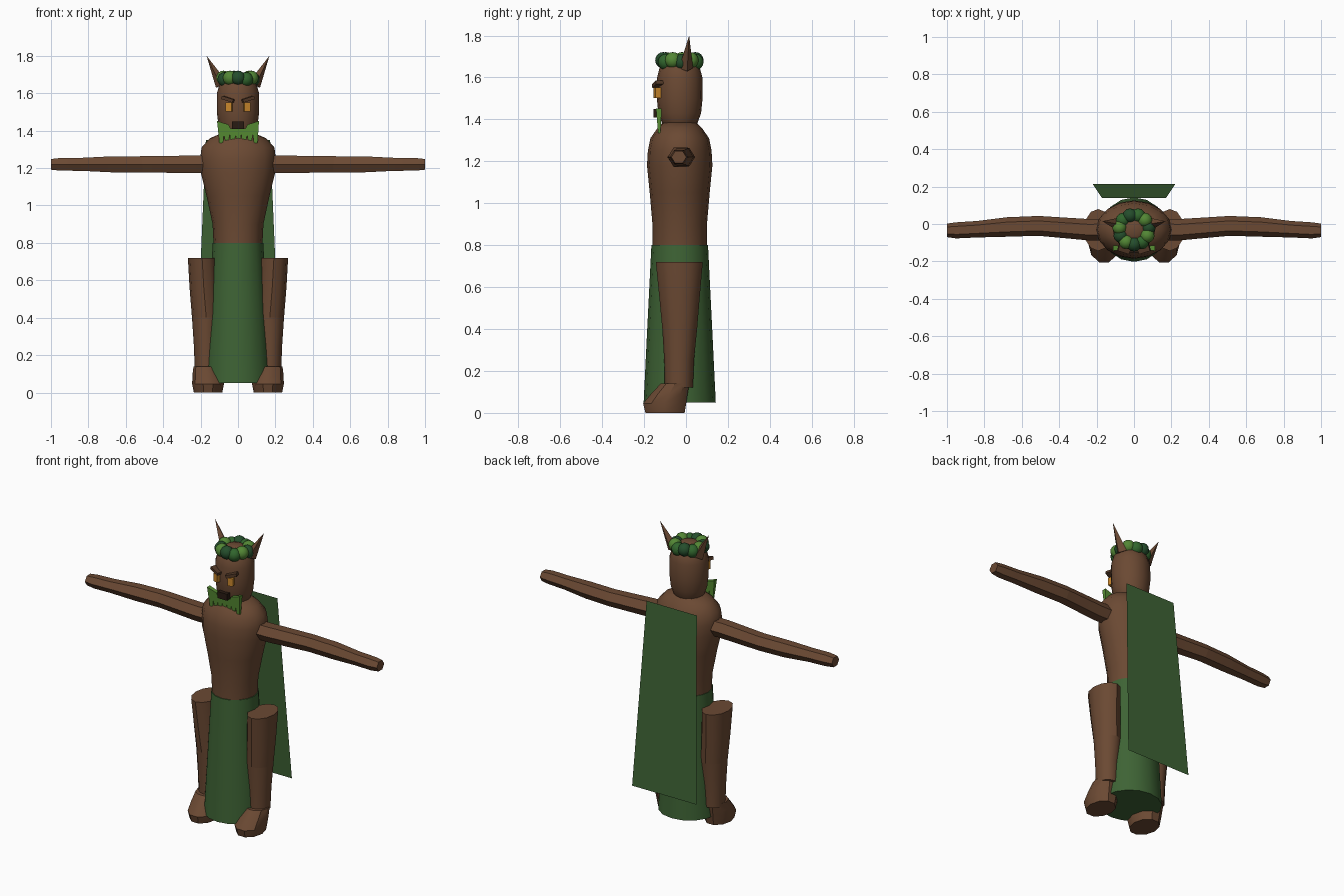
import bpy, bmesh, math
from mathutils import Vector, Matrix

cube = bpy.data.objects.get("Cube")
if cube:
    bpy.data.objects.remove(cube, do_unlink=True)


def material(name, rgb):
    m = bpy.data.materials.new(name)
    m.use_nodes = True
    m.diffuse_color = (*rgb, 1)
    m.node_tree.nodes["Principled BSDF"].inputs["Base Color"].default_value = (*rgb, 1)
    return m


BARK = material("bark brown", (0.147, 0.067, 0.033))
DARK = material("dark bark", (0.085, 0.040, 0.020))
MOUTH = material("mouth brown", (0.022, 0.011, 0.006))
CLOTH = material("cloth green", (0.048, 0.125, 0.035))
MOSS = material("moss green", (0.095, 0.270, 0.033))
LEAF_DARK = material("dark leaf", (0.018, 0.075, 0.025))
LEAF_MID = material("mid leaf", (0.030, 0.130, 0.026))
LEAF_LIGHT = material("light leaf", (0.085, 0.240, 0.035))
AMBER = material("amber eye", (0.580, 0.240, 0.025))


def finish(name, bm, mat, smooth=True):
    bmesh.ops.recalc_face_normals(bm, faces=bm.faces)
    me = bpy.data.meshes.new(name)
    bm.to_mesh(me)
    bm.free()
    me.materials.append(mat)
    ob = bpy.data.objects.new(name, me)
    bpy.context.collection.objects.link(ob)
    if smooth:
        bpy.ops.object.select_all(action='DESELECT')
        ob.select_set(True)
        bpy.context.view_layer.objects.active = ob
        bpy.ops.object.shade_smooth_by_angle(angle=math.radians(35))
    return ob


def loft(name, rings, mat, sides=16, along_x=False, side=1):
    """Skin rings of (x, y, z, radius_a, radius_b) and cap both ends."""
    bm = bmesh.new()
    loops = []
    for x, y, z, a, b in rings:
        loop = []
        for i in range(sides):
            t = 2 * math.pi * i / sides
            u, v = a * math.cos(t), b * math.sin(t)
            p = (x, y + u, z + v) if along_x else (x + u, y + v, z)
            loop.append(bm.verts.new((p[0] * side, p[1], p[2])))
        loops.append(loop)
    for lo, hi in zip(loops, loops[1:]):
        for i in range(sides):
            j = (i + 1) % sides
            bm.faces.new((lo[i], lo[j], hi[j], hi[i]))
    bm.faces.new(loops[0])
    bm.faces.new(loops[-1])
    return finish(name, bm, mat)


def box(name, centre, size, mat, tilt=0, yaw=0):
    bm = bmesh.new()
    m = (Matrix.Translation(centre) @ Matrix.Rotation(yaw, 4, 'Z')
         @ Matrix.Rotation(tilt, 4, 'Y') @ Matrix.Diagonal((*size, 1)))
    bmesh.ops.create_cube(bm, size=1, matrix=m)
    return finish(name, bm, mat, False)


# Torso, skirt and head
CY = -0.03
loft("torso", [(0, CY, 0.78, .130, .130), (0, CY, 0.90, .136, .130),
               (0, CY, 1.05, .168, .143), (0, CY, 1.18, .200, .156),
               (0, CY, 1.25, .202, .152), (0, CY, 1.31, .195, .140),
               (0, CY, 1.36, .150, .105), (0, CY, 1.385, .090, .080)], BARK)
loft("skirt", [(0, CY, 0.05, .178, .172), (0, CY, 0.40, .158, .155),
               (0, CY, 0.80, .135, .135)], CLOTH)
loft("head", [(0, CY, 1.34, .060, .060), (0, CY, 1.38, .088, .084),
              (0, CY, 1.43, .105, .102), (0, CY, 1.50, .113, .109),
              (0, CY, 1.60, .113, .108), (0, CY, 1.65, .098, .095),
              (0, CY, 1.69, .066, .064), (0, CY, 1.705, .030, .030)], BARK)

# Cape: one thin sheet hanging behind the back
bm = bmesh.new()
bm.faces.new([bm.verts.new(p) for p in (
    (-.22, .213, .22), (-.172, .14, 1.35), (.172, .14, 1.35), (.22, .213, .22))])
finish("cape", bm, CLOTH, False)

# Limbs and paired face parts
for side, label in ((1, "left"), (-1, "right")):
    # Six-sided arm in three pieces
    loft(label + "_upper_arm", [(.14, CY, 1.22, .058, .052), (.25, CY, 1.22, .057, .054),
                                (.51, -.01, 1.22, .053, .050)], BARK, 6, True, side)
    loft(label + "_forearm", [(.51, -.01, 1.22, .053, .050), (.68, -.016, 1.22, .052, .049),
                              (.84, -.028, 1.22, .044, .040)], BARK, 6, True, side)
    loft(label + "_hand", [(.84, -.028, 1.22, .044, .040), (.95, -.034, 1.22, .043, .039),
                           (1.0, -.034, 1.22, .036, .033)], BARK, 6, True, side)
    # Leg and foot
    loft(label + "_thigh", [(.17, -.03, .40, .076, .083), (.183, -.031, .56, .076, .097),
                            (.192, -.032, .72, .076, .112)], BARK, 12, False, side)
    loft(label + "_shin", [(.168, -.034, .12, .063, .067), (.17, -.033, .25, .066, .071),
                           (.17, -.03, .40, .076, .083)], BARK, 12, False, side)
    loft(label + "_foot", [(.16, -.100, 0, .076, .098), (.16, -.102, .045, .085, .108),
                           (.162, -.080, .09, .082, .092), (.172, -.052, .14, .066, .072)],
         BARK, 10, False, side)
    # Pointed ear, a four-sided cone leaning outward
    bm = bmesh.new()
    tip, base = Vector((.168 * side, .015, 1.80)), Vector((.088 * side, 0, 1.645))
    aim = tip - base
    turn = aim.to_track_quat('Z', 'Y').to_matrix().to_4x4()
    bmesh.ops.create_cone(bm, cap_ends=True, segments=4, radius1=.034, radius2=0,
                          depth=aim.length, matrix=Matrix.Translation((tip + base) / 2) @ turn)
    finish(label + "_ear", bm, BARK, False)
    # Eye and slanted brow
    box(label + "_eye", (.047 * side, -.135, 1.527), (.033, .032, .048), AMBER, 0, .25 * side)
    box(label + "_brow", (.053 * side, -.135, 1.568), (.066, .036, .018), DARK,
        -.3 * side, .3 * side)

box("mouth", (0, -.138, 1.43), (.066, .034, .04), MOUTH)

# Mossy beard: a plate with a fringe of narrow strands
outline = [(-.112, 1.452), (-.05, 1.432), (-.04, 1.412), (.04, 1.412), (.05, 1.432), (.112, 1.452)]
STRANDS = 7
step = .216 / STRANDS
for i in range(STRANDS):
    right = .108 - i * step
    low = 1.335 + .012 * (i % 2)
    outline += [(right - .003, low), (right - step + .008, low)]
    if i < STRANDS - 1:
        outline += [(right - step + .002, 1.378)]
bm = bmesh.new()
front, back = [], []
for x, z in outline:
    lean = (1.45 - z) / .115
    front.append(bm.verts.new((x, -.143 + .010 * lean, z)))
    back.append(bm.verts.new((x, -.116 - .006 * lean, z)))
bm.faces.new(front)
bm.faces.new(back[::-1])
for i in range(len(front)):
    j = (i + 1) % len(front)
    bm.faces.new((front[i], back[i], back[j], front[j]))
finish("beard", bm, MOSS, False)

# Leaf wreath: a ring of round tufts in three greens
greens = (LEAF_DARK, LEAF_MID, LEAF_LIGHT, LEAF_DARK, LEAF_LIGHT, LEAF_MID)
TUFTS = 11
for i in range(TUFTS):
    t = 2 * math.pi * i / TUFTS - math.pi / 2
    centre = (.078 * math.cos(t), CY + .078 * math.sin(t), 1.678 + .004 * (-1) ** i)
    bm = bmesh.new()
    bmesh.ops.create_uvsphere(bm, u_segments=12, v_segments=8, radius=.039,
                              matrix=Matrix.Translation(centre))
    finish("wreath_tuft_%d" % (i + 1), bm, greens[i % 6])
